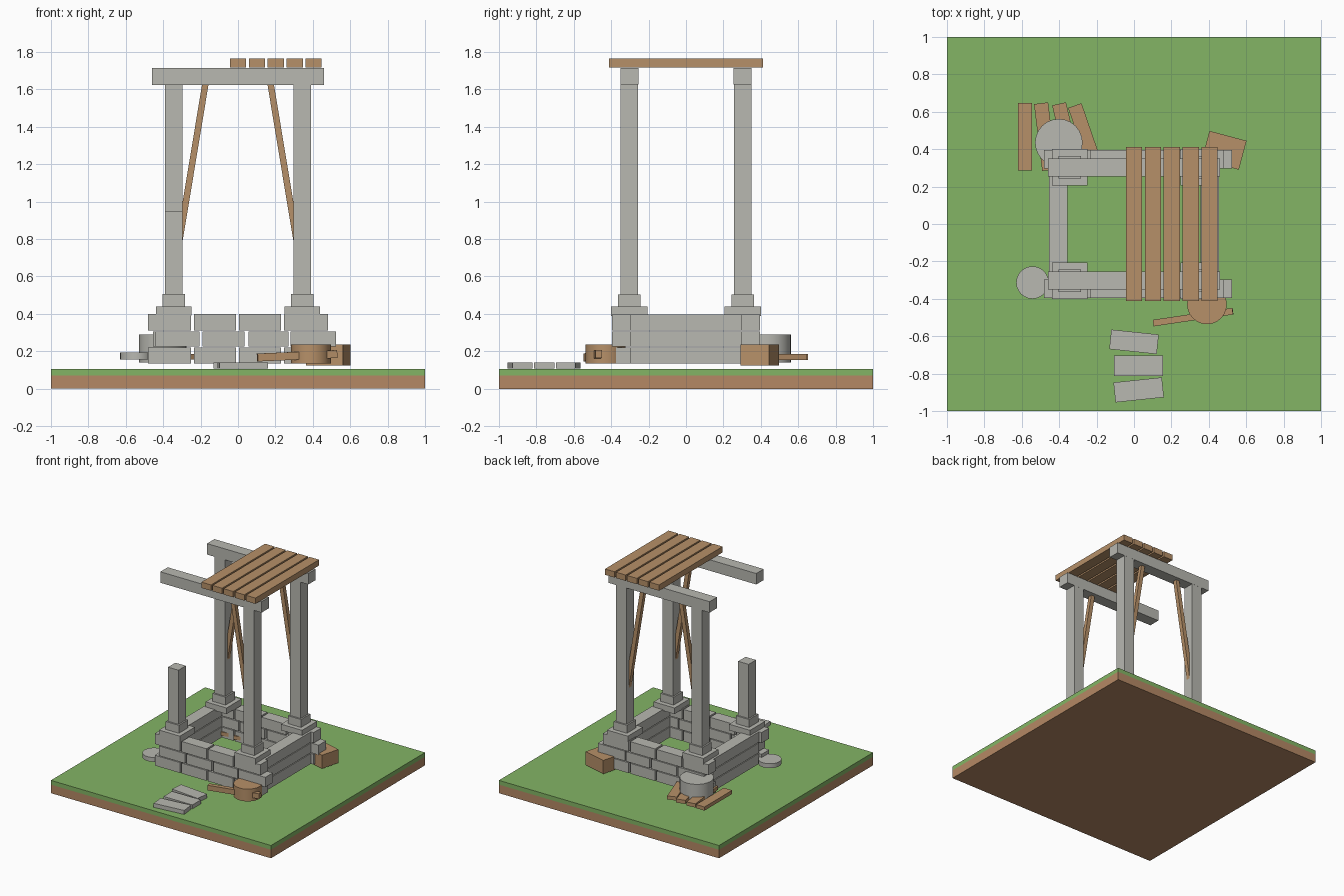
import bpy, math
from mathutils import Matrix, Vector

if "Cube" in bpy.data.objects:
    bpy.data.objects.remove(bpy.data.objects["Cube"])


def material(name, rgb):
    m = bpy.data.materials.new(name)
    m.diffuse_color = (*rgb, 1)
    m.use_nodes = True
    m.node_tree.nodes["Principled BSDF"].inputs["Base Color"].default_value = m.diffuse_color
    return m


STONE = material("grey stone", (0.48, 0.48, 0.44))
WOOD = material("wood", (0.47, 0.28, 0.14))
GRASS = material("grass", (0.23, 0.46, 0.13))
DIRT = material("dirt", (0.46, 0.25, 0.13))


def make(name, verts, faces, mat):
    me = bpy.data.meshes.new(name)
    me.from_pydata(verts, [], faces)
    me.materials.append(mat)
    ob = bpy.data.objects.new(name, me)
    bpy.context.collection.objects.link(ob)
    return ob


def box(name, x, y, z, mat, turn=0, tilt=0):
    """Box from (min, max) ranges, turned about z or tilted about y at its centre."""
    c = Vector((sum(x) / 2, sum(y) / 2, sum(z) / 2))
    rot = Matrix.Rotation(math.radians(turn), 3, 'Z') @ Matrix.Rotation(math.radians(tilt), 3, 'Y')
    verts = [c + rot @ (Vector((a, b, d)) - c) for a in x for b in y for d in z]
    faces = [(0, 1, 3, 2), (4, 6, 7, 5), (0, 4, 5, 1), (2, 3, 7, 6), (0, 2, 6, 4), (1, 5, 7, 3)]
    return make(name, verts, faces, mat)


def slab(name, cx, cy, w, d, z, mat, turn=0, tilt=0):
    return box(name, (cx - w / 2, cx + w / 2), (cy - d / 2, cy + d / 2), z, mat, turn, tilt)


def drum(name, cx, cy, r, z, mat, n=24):
    """Upright cylinder with smooth sides and flat ends."""
    ring = [(cx + r * math.cos(2 * math.pi * i / n), cy + r * math.sin(2 * math.pi * i / n)) for i in range(n)]
    verts = [(*p, h) for h in z for p in ring]
    faces = [(i, (i + 1) % n, n + (i + 1) % n, n + i) for i in range(n)]
    faces += [tuple(reversed(range(n))), tuple(range(n, 2 * n))]
    ob = make(name, verts, faces, mat)
    for p in ob.data.polygons:
        p.use_smooth = p.index < n
    return ob


# ground
box("dirt_base", (-1, 1), (-1, 1), (0, 0.07), DIRT)
box("grass_top", (-1, 1), (-1, 1), (0.07, 0.105), GRASS)

# well walls: three staggered courses
even = [(-0.48, -0.25), (-0.235, -0.01), (0.005, 0.23), (0.245, 0.48)]
odd = [(-0.44, -0.205), (-0.19, 0.035), (0.055, 0.27), (0.28, 0.525)]
courses = [((0.135, 0.22), even), ((0.226, 0.306), odd), ((0.312, 0.398), even)]
for z, row in courses:
    for side, y in (("front", (-0.395, -0.297)), ("back", (0.297, 0.395))):
        for x in row:
            box(side + "_wall_stone", x, y, z, STONE)
    for side, x in (("left", (-0.455, -0.355)), ("right", (0.355, 0.455))):
        box(side + "_wall_stone", x, (-0.297, 0.297), z, STONE)

# corner footings, posts and braces; the front left post is broken off
for sx in (-1, 1):
    for sy in (-1, 1):
        px, py = 0.343 * sx, 0.303 * sy
        broken = sx < 0 and sy < 0
        slab("footing_cap", px, py, 0.19, 0.195, (0.39, 0.44), STONE)
        slab("footing_block", px, py, 0.12, 0.12, (0.44, 0.505), STONE)
        slab("broken_post" if broken else "post", px, py, 0.095, 0.095,
             (0.505, 0.95 if broken else 1.625), STONE)
        if not broken:
            slab("brace", 0.245 * sx, py, 0.034, 0.034, (0.76, 1.645), WOOD, tilt=-9.4 * sx)

# roof beams and planks
for sy in (-1, 1):
    slab("roof_beam", 0, 0.303 * sy, 0.92, 0.096, (1.625, 1.715), STONE)
for i in range(5):
    slab("roof_plank", 0.101 * i, 0, 0.087, 0.825, (1.717, 1.765), WOOD)

# stepping stones
slab("step_stone", 0, -0.63, 0.255, 0.105, (0.107, 0.14), STONE, -6)
slab("step_stone", 0.023, -0.757, 0.262, 0.11, (0.107, 0.14), STONE)
slab("step_stone", 0.025, -0.887, 0.26, 0.107, (0.107, 0.14), STONE, 6)

# loose stones
drum("flat_round_stone", -0.543, -0.313, 0.087, (0.157, 0.193), STONE)
drum("round_stone", -0.402, 0.435, 0.127, (0.14, 0.29), STONE)

# fallen planks
for x, y, turn in ((-0.583, 0.467, 0), (-0.475, 0.467, 7), (-0.36, 0.467, 13), (-0.258, 0.463, 19)):
    slab("fallen_plank", x, y, 0.076, 0.36, (0.155, 0.185), WOOD, turn)

# crate, and bucket with a bar through it
slab("crate", 0.482, 0.394, 0.205, 0.16, (0.125, 0.236), WOOD, -15)
drum("bucket", 0.39, -0.43, 0.106, (0.135, 0.236), WOOD)
slab("bucket_bar", 0.316, -0.498, 0.43, 0.035, (0.155, 0.197), WOOD, 8.5, -2.5)
